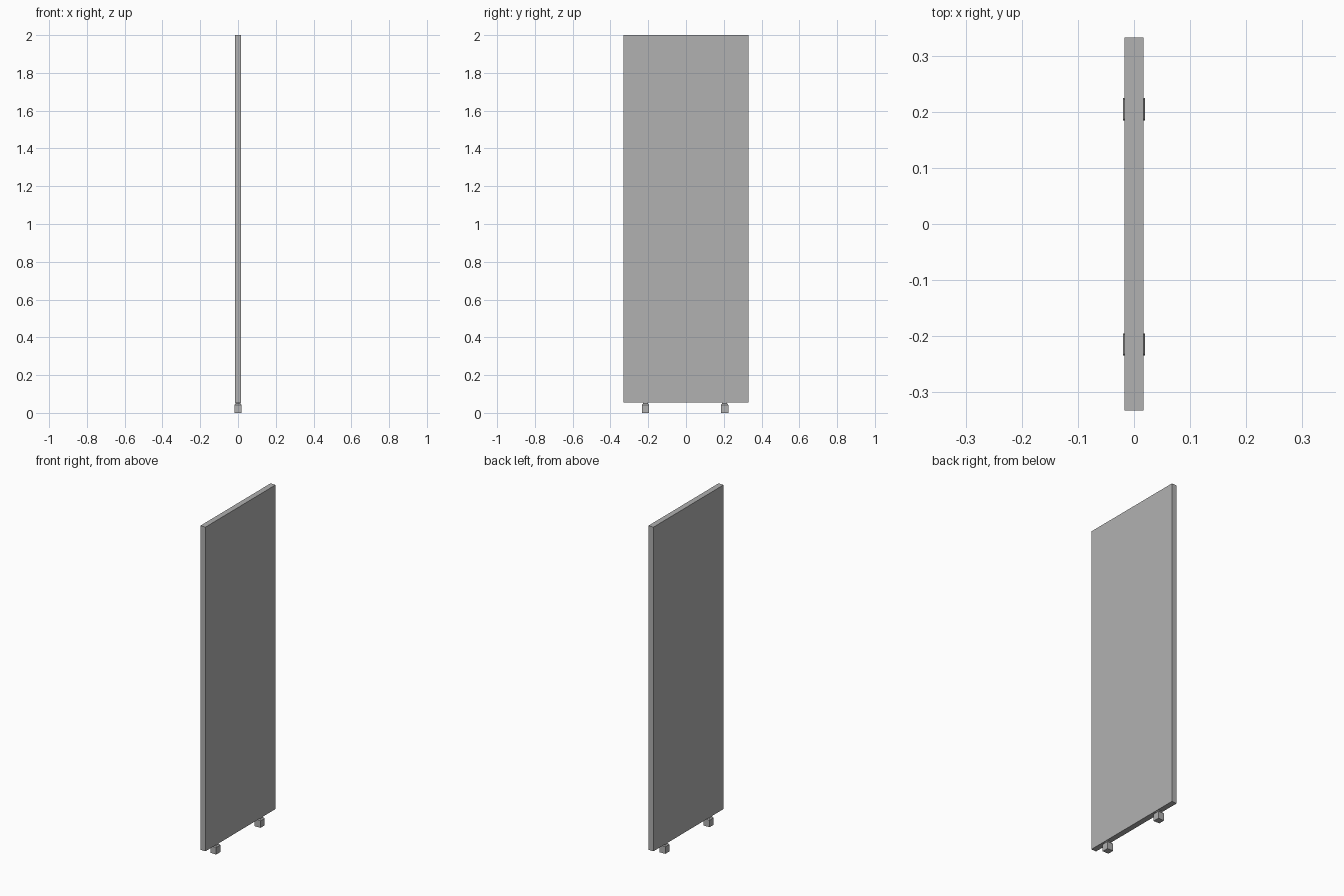
import bpy, bmesh

if "Cube" in bpy.data.objects:
    bpy.data.objects.remove(bpy.data.objects["Cube"])

# Mid-dark grey shared by all parts
grey = bpy.data.materials.new("dark_grey")
grey.diffuse_color = (0.44, 0.44, 0.44, 1)
grey.use_nodes = True
grey.node_tree.nodes["Principled BSDF"].inputs["Base Color"].default_value = grey.diffuse_color


def new_object(name, bm):
    bmesh.ops.recalc_face_normals(bm, faces=bm.faces)
    mesh = bpy.data.meshes.new(name)
    bm.to_mesh(mesh)
    bm.free()
    mesh.materials.append(grey)
    obj = bpy.data.objects.new(name, mesh)
    bpy.context.collection.objects.link(obj)
    return obj


def square_stack(name, centre, rings):
    """Loft rectangular rings given as (half_x, half_y, z)."""
    bm = bmesh.new()
    cx, cy = centre
    loops = [[bm.verts.new((cx + sx * hx, cy + sy * hy, z))
              for sx, sy in ((-1, -1), (1, -1), (1, 1), (-1, 1))]
             for hx, hy, z in rings]
    for low, high in zip(loops, loops[1:]):
        for i in range(4):
            j = (i + 1) % 4
            bm.faces.new((low[i], low[j], high[j], high[i]))
    bm.faces.new(loops[0][::-1])
    bm.faces.new(loops[-1])
    return new_object(name, bm)


# Tall flat panel
square_stack("panel", (0, 0), [(0.0167, 0.332, 0.056), (0.0167, 0.332, 2.0)])

# Two block feet with sloped shoulders and a short stem into the panel
for label, y in (("front", -0.2145), ("back", 0.2045)):
    square_stack(label + "_foot", (0, y), [
        (0.0195, 0.0197, 0.0),
        (0.0195, 0.0197, 0.042),
        (0.013, 0.013, 0.050),
        (0.013, 0.013, 0.057),
    ])
